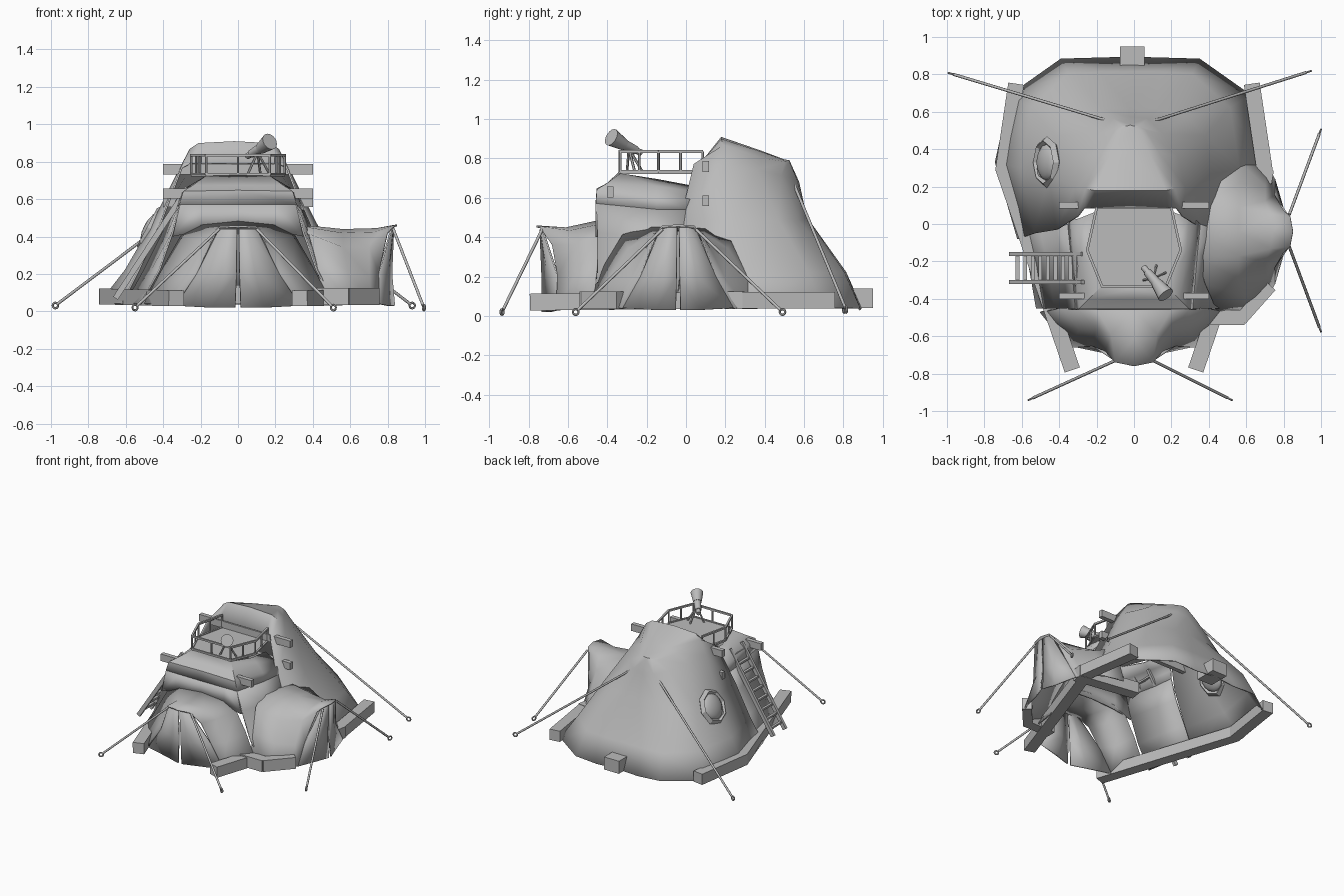
import bpy, bmesh
from math import radians
from mathutils import Vector

if "Cube" in bpy.data.objects:
    bpy.data.objects.remove(bpy.data.objects["Cube"])


def obj(name, bm, smooth=None):
    bmesh.ops.remove_doubles(bm, verts=bm.verts, dist=0.0005)
    bmesh.ops.recalc_face_normals(bm, faces=bm.faces)
    me = bpy.data.meshes.new(name)
    bm.to_mesh(me)
    bm.free()
    o = bpy.data.objects.new(name, me)
    bpy.context.collection.objects.link(o)
    if smooth:
        bpy.ops.object.select_all(action='DESELECT')
        o.select_set(True)
        bpy.context.view_layer.objects.active = o
        bpy.ops.object.shade_smooth_by_angle(angle=radians(smooth))
    return o


def canvas(name, rows, turn=0, loc=(0, 0, 0)):
    """Half sheet lofted through rows of points, mirrored across x."""
    bm = bmesh.new()
    g = [[bm.verts.new(p) for p in r] for r in rows]
    for a, b in zip(g, g[1:]):
        for i in range(len(a) - 1):
            bm.faces.new((a[i], a[i + 1], b[i + 1], b[i]))
    o = obj(name, bm, 40)
    o.rotation_euler.z = turn
    o.location = loc
    m = o.modifiers.new("mirror", 'MIRROR')
    m.merge_threshold = 0.002
    s = o.modifiers.new("cloth", 'SOLIDIFY')
    s.thickness = 0.01
    s.offset = 0
    return o


def beam(name, p, q, w, h):
    p, q = Vector(p), Vector(q)
    bm = bmesh.new()
    bmesh.ops.create_cube(bm, size=1)
    for v in bm.verts:
        v.co = Vector((v.co.x * w, v.co.y * (q - p).length, v.co.z * h))
    o = obj(name, bm)
    o.rotation_euler = (q - p).to_track_quat('Y', 'Z').to_euler()
    o.location = (p + q) / 2
    return o


def tube(name, p, q, r1, r2=None, n=8):
    p, q = Vector(p), Vector(q)
    bm = bmesh.new()
    bmesh.ops.create_cone(bm, cap_ends=True, segments=n, radius1=r1,
                          radius2=r1 if r2 is None else r2, depth=(q - p).length)
    o = obj(name, bm, 50)
    o.rotation_euler = (q - p).to_track_quat('Z', 'Y').to_euler()
    o.location = (p + q) / 2
    return o


def torus(name, loc, R, r, n, m, rot):
    bpy.ops.mesh.primitive_torus_add(location=loc, rotation=rot, major_radius=R,
                                     minor_radius=r, major_segments=n, minor_segments=m)
    bpy.context.object.name = name
    return bpy.context.object


# back tent with its raised cap, open to the front
canvas("back_tent", [
    [(.60, -.08, .04), (.72, .33, .04), (.64, .69, .04), (.37, .88, .04), (.18, .885, .03), (0, .89, .04)],
    [(.51, -.05, .22), (.58, .30, .22), (.53, .62, .22), (.33, .80, .22), (.16, .81, .22), (0, .81, .22)],
    [(.39, -.03, .48), (.43, .25, .48), (.40, .47, .48), (.30, .57, .48), (.14, .61, .5), (0, .61, .5)],
    [(.28, .04, .77), (.29, .2, .76), (.25, .36, .74), (.17, .48, .71), (.09, .56, .69), (0, .57, .68)],
    [(.24, .09, .79), (.235, .19, .865), (.15, .38, .80), (.08, .5, .78), (.04, .52, .78), (0, .525, .78)],
    [(.20, .09, .79), (.19, .18, .895), (.10, .38, .83), (.05, .5, .785), (.02, .52, .785), (0, .525, .785)],
    [(0, .09, .79), (0, .18, .905), (0, .38, .835), (0, .5, .79), (0, .52, .787), (0, .525, .785)]],
    loc=(-.02, 0, 0))

# front tent: sloping top, front wall and flared sides
canvas("front_tent_top", [
    [(0, -.34, .725), (.17, -.33, .72), (.22, -.14, .69), (.19, .07, .65)],
    [(0, -.40, .67), (.24, -.40, .67), (.28, -.15, .655), (.29, .03, .63)],
    [(0, -.45, .645), (.29, -.45, .64), (.32, -.15, .60), (.33, .02, .59)],
    [(0, -.455, .57), (.31, -.455, .57), (.335, -.15, .54), (.35, .0, .54)]])
canvas("front_wall", [
    [(0, -.455, .57), (.2, -.455, .57), (.31, -.455, .57)],
    [(0, -.455, .44), (.2, -.455, .43), (.35, -.455, .40)],])
canvas("front_tent_sides", [
    [(.31, -.455, .57), (.335, -.15, .54), (.35, .0, .54)],
    [(.35, -.45, .42), (.38, -.18, .4), (.41, -.02, .4)],
    [(.42, -.45, .22), (.46, -.2, .22), (.50, -.03, .22)],
    [(.52, -.45, .04), (.56, -.22, .04), (.60, -.05, .04)]])

# front entrance canopy and its curtains
canvas("front_canopy", [
    [(0, -.45, .48), (.20, -.45, .46), (.30, -.45, .41), (.38, -.45, .27), (.50, -.47, .04)],
    [(0, -.61, .445), (.12, -.59, .43), (.20, -.56, .36), (.29, -.56, .20), (.42, -.57, .04)],
    [(0, -.76, .455), (.10, -.74, .45), (.15, -.68, .36), (.22, -.65, .2), (.34, -.66, .03)]])
canvas("front_curtain", [
    [(.005, -.74, .44), (.05, -.735, .44), (.10, -.73, .44)],
    [(.008, -.73, .2), (.09, -.70, .2), (.22, -.65, .2)],
    [(.015, -.73, .02), (.14, -.69, .02), (.33, -.65, .03)]])

# right annex, same layout turned to +x
turn, spot = radians(90), (0, -.04, 0)
canvas("annex_canopy", [
    [(0, -.32, .46), (.14, -.34, .45), (.28, -.38, .41), (.37, -.42, .26), (.46, -.45, .04)],
    [(0, -.56, .435), (.13, -.56, .415), (.25, -.56, .34), (.34, -.59, .2), (.43, -.60, .04)],
    [(0, -.74, .44), (.09, -.73, .42), (.16, -.70, .34), (.24, -.70, .18), (.35, -.71, .04)],
    [(0, -.85, .46), (.08, -.835, .455), (.11, -.80, .42), (.19, -.75, .2), (.28, -.75, .04)]], turn, spot)
canvas("annex_curtain", [
    [(.005, -.83, .45), (.05, -.825, .45), (.09, -.82, .44)],
    [(.008, -.82, .2), (.09, -.80, .2), (.19, -.75, .2)],
    [(.012, -.835, .03), (.11, -.80, .03), (.28, -.75, .04)]], turn, spot)

# ground beams
for s, n in ((-1, "left"), (1, "right")):
    beam(n + "_ground_beam_back", (s * .63, .75, .08), (s * .70, .28, .08), .085, .085)
    beam(n + "_ground_beam_front", (s * .70, .30, .08), (s * .33, -.78, .07), .085, .085)
beam("back_ground_block", (-.01, .78, .09), (-.01, .95, .09), .13, .10)
beam("annex_beam_rear", (.25, .32, .08), (.74, .24, .08), .09, .09)
beam("annex_beam_front", (.36, -.5, .08), (.59, -.5, .08), .08, .09)
beam("annex_beam_corner", (.57, -.51, .08), (.73, -.33, .08), .07, .09)

# cross beams poking out at both sides
for i, (y, z) in enumerate(((.1, .76), (.1, .585), (-.385, .63))):
    beam(f"cross_beam_{i}", (-.40, y, z), (.40, y, z), .034, .055)

# guy ropes with ring pegs
ropes = [((-.10, -.73, .44), (-.54, -.93, .03)), ((.10, -.73, .44), (.50, -.93, .03)),
         ((.83, .05, .44), (.99, .48, .03)), ((.83, -.12, .44), (.99, -.55, .03)),
         ((-.10, .54, .69), (-.965, .80, .04)), ((.07, .54, .69), (.92, .81, .04))]
for i, (a, b) in enumerate(ropes):
    tube(f"rope_{i}", a, b, .008)
    d = Vector(b) - Vector(a)
    ang = Vector((d.x, d.y, 0)).to_track_quat('X', 'Z').to_euler().z
    torus(f"peg_ring_{i}", Vector(b) + d.normalized() * .015, .015, .006, 12, 6, (radians(90), 0, ang))

# lookout deck
hexa = [(-.20, .085), (-.25, -.14), (-.17, -.335), (.17, -.335), (.25, -.14), (.20, .085)]
bm = bmesh.new()
f = bm.faces.new([bm.verts.new((x, y, .722)) for x, y in hexa])
ext = bmesh.ops.extrude_face_region(bm, geom=[f])
for v in ext["geom"]:
    if isinstance(v, bmesh.types.BMVert):
        v.co.z = .735
obj("lookout_deck", bm)

# railing, open to the back
for i, (a, b) in enumerate(zip(hexa, hexa[1:])):
    A, B = Vector((*a, 0)), Vector((*b, 0))
    for z, h in ((.835, .014), (.735, .012)):
        off = Vector((0, 0, z))
        beam(f"rail_{i}", A + off, B + off, .014, h)
    for k in range(3):
        p = A.lerp(B, k / 2)
        tube(f"rail_post_{i}_{k}", p + Vector((0, 0, .73)), p + Vector((0, 0, .835)), .007, n=6)

# telescope on a tripod
tube("telescope_eyepiece", (.05, -.23, .83), (.08, -.265, .846), .017, .017, 12)
tube("telescope_tube", (.07, -.255, .842), (.125, -.32, .873), .022, .028, 12)
tube("telescope_hood", (.12, -.315, .87), (.17, -.38, .908), .030, .046, 16)
for i, (x, y) in enumerate(((.05, -.30), (.17, -.26), (.12, -.22))):
    tube(f"tripod_leg_{i}", (.105, -.29, .85), (x, y, .73), .007, n=6)

# ladder up the left side
top, low = Vector((-.27, 0, .66)), Vector((-.655, 0, .07))
for y in (-.16, -.31):
    off = Vector((0, y, 0))
    beam("ladder_rail", top + off, low + off, .022, .03)
for i in range(9):
    p = top.lerp(low, (i + .7) / 9.5)
    beam(f"ladder_rung_{i}", p + Vector((0, -.16, 0)), p + Vector((0, -.31, 0)), .02, .014)

# round window on the left slope
tilt = (0, radians(-62), 0)
torus("window_frame", (-.465, .33, .44), .115, .024, 8, 4, tilt)
bpy.ops.mesh.primitive_uv_sphere_add(segments=16, ring_count=8, radius=.10,
                                     location=(-.46, .33, .44), rotation=tilt)
glass = bpy.context.object
glass.name = "window_glass"
glass.scale.z = .45
bpy.ops.object.shade_smooth_by_angle(angle=radians(40))

# one dark grey for everything
grey = bpy.data.materials.new("dark_grey")
grey.diffuse_color = (.5, .5, .5, 1)
grey.use_nodes = True
grey.node_tree.nodes["Principled BSDF"].inputs["Base Color"].default_value = grey.diffuse_color
for o in bpy.context.scene.objects:
    o.data.materials.append(grey)
